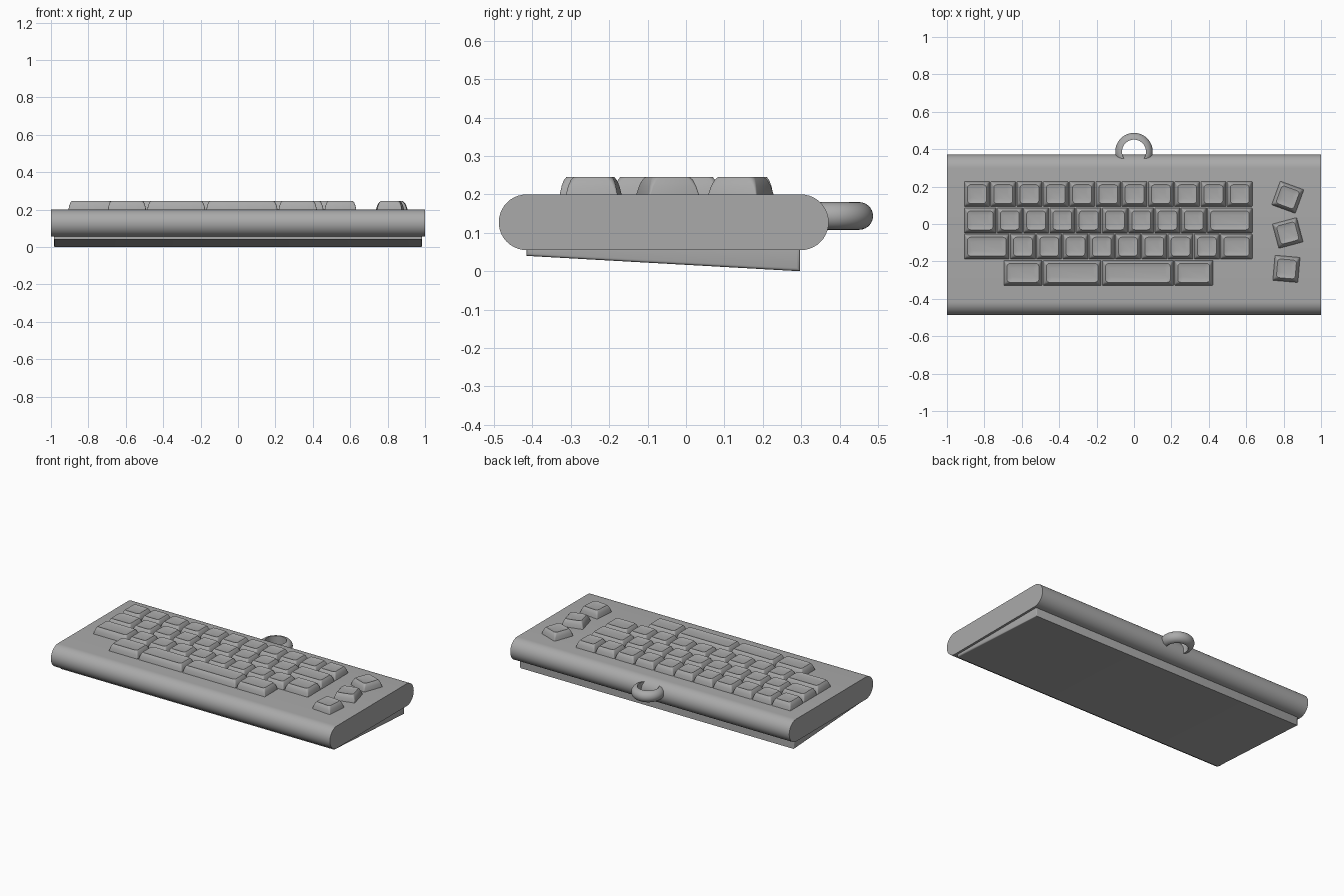
import bpy
import bmesh
import math
from mathutils import Matrix

cube = bpy.data.objects.get("Cube")
if cube:
    bpy.data.objects.remove(cube, do_unlink=True)

grey = bpy.data.materials.new("matte grey")
grey.use_nodes = True
GREY = (0.4, 0.4, 0.4, 1)
grey.diffuse_color = GREY
grey.node_tree.nodes["Principled BSDF"].inputs["Base Color"].default_value = GREY


def finish(name, bm, angle=35):
    """Turn a bmesh into a smooth-shaded object that keeps its sharp edges."""
    bmesh.ops.recalc_face_normals(bm, faces=bm.faces[:])
    mesh = bpy.data.meshes.new(name)
    bm.to_mesh(mesh)
    bm.free()
    mesh.materials.append(grey)
    obj = bpy.data.objects.new(name, mesh)
    bpy.context.collection.objects.link(obj)
    bpy.ops.object.select_all(action="DESELECT")
    obj.select_set(True)
    bpy.context.view_layer.objects.active = obj
    bpy.ops.object.shade_smooth_by_angle(angle=math.radians(angle))
    return obj


def loft(bm, rings):
    """Skin a list of point rings and return the vertex rings."""
    loops = [[bm.verts.new(p) for p in ring] for ring in rings]
    for a, b in zip(loops, loops[1:]):
        for i in range(len(a)):
            j = (i + 1) % len(a)
            bm.faces.new((a[i], a[j], b[j], b[i]))
    return loops


def slab(name, profile, half, bevel):
    """Extrude a side profile (y, z) across x and round the end rims."""
    bm = bmesh.new()
    ends = loft(bm, [[(x, y, z) for y, z in profile] for x in (-half, half)])
    caps = [bm.faces.new(ring) for ring in ends]
    rims = list({e for f in caps for e in f.edges})
    bmesh.ops.bevel(bm, geom=rims, offset=bevel, segments=3,
                    profile=0.5, affect="EDGES")
    return finish(name, bm)


def arc(cx, cy, r, start, end, n):
    return [(cx + r * math.cos(math.radians(start + (end - start) * i / n)),
             cy + r * math.sin(math.radians(start + (end - start) * i / n)))
            for i in range(n + 1)]


# Case with half-round front and back edges, and the wedge foot below it
R = 0.0725
slab("case", arc(0.299, 0.1275, R, -90, 90, 20)
     + arc(-0.415, 0.1275, R, 90, 270, 20), 1.0, 0.007)
slab("wedge_base", [(-0.415, 0.04), (0.297, 0.0), (0.297, 0.07),
                    (-0.415, 0.07)], 0.985, 0.008)

# Cable loop: half-round section swept round the back edge
bm = bmesh.new()
section = arc(0.064, 0.144, 0.036, -90, 90, 14)
rings = []
for i in range(41):
    a = math.radians(-40 + 260 * i / 40)
    rings.append([(r * math.cos(a), 0.387 + r * math.sin(a), z)
                  for r, z in section])
for end in (lambda l: (l[0], l[-1]))(loft(bm, rings)):
    bm.faces.new(end)
finish("cable_loop", bm)


# Keycaps
U = 0.1405
GAP = 0.004


def key_ring(hx, hy, r, z):
    points = []
    for sx, sy, start in ((1, 1, 0), (-1, 1, 90), (-1, -1, 180), (1, -1, 270)):
        points += [(x, y, z) for x, y in
                   arc(sx * (hx - r), sy * (hy - r), r, start, start + 90, 4)]
    return points


def keycap(name, x, y, width, turn=0):
    """Curved-wall keycap with a shallow dished top."""
    hx, hy = width * U / 2 - GAP / 2, U / 2 - GAP / 2
    steps = ((0.0, 0.004, 0.19), (0.001, 0.004, 0.2), (0.006, 0.008, 0.222),
             (0.012, 0.013, 0.238), (0.018, 0.016, 0.245),
             (0.024, 0.016, 0.243), (0.04, 0.012, 0.24))
    bm = bmesh.new()
    loops = loft(bm, [key_ring(hx - inset, hy - inset, r, z)
                      for inset, r, z in steps])
    bm.faces.new(loops[0])
    bm.faces.new(loops[-1])
    bm.transform(Matrix.Translation((x, y, 0))
                 @ Matrix.Rotation(math.radians(turn), 4, "Z"))
    finish(name, bm, 30)


# Main key block: start offset and key widths of each row, in key units
rows = {"top_row": (0, [1] * 11),
        "upper_row": (0, [1.25] + [1] * 8 + [1.75]),
        "lower_row": (0, [1.75] + [1] * 8 + [1.25]),
        "bottom_row": (1.5, [1.5, 2.25, 2.75, 1.5])}
for r, (row, (offset, widths)) in enumerate(rows.items()):
    left = -0.91 + offset * U
    for k, w in enumerate(widths):
        keycap(f"{row}_key_{k + 1}", left + w * U / 2, 0.16 - r * U, w)
        left += w * U

# Three loose keys turned at odd angles on the side
for k, (x, y, turn) in enumerate(((0.822, 0.143, -20), (0.822, -0.048, 15),
                                  (0.815, -0.24, -5))):
    keycap(f"side_key_{k + 1}", x, y, 1, turn)
